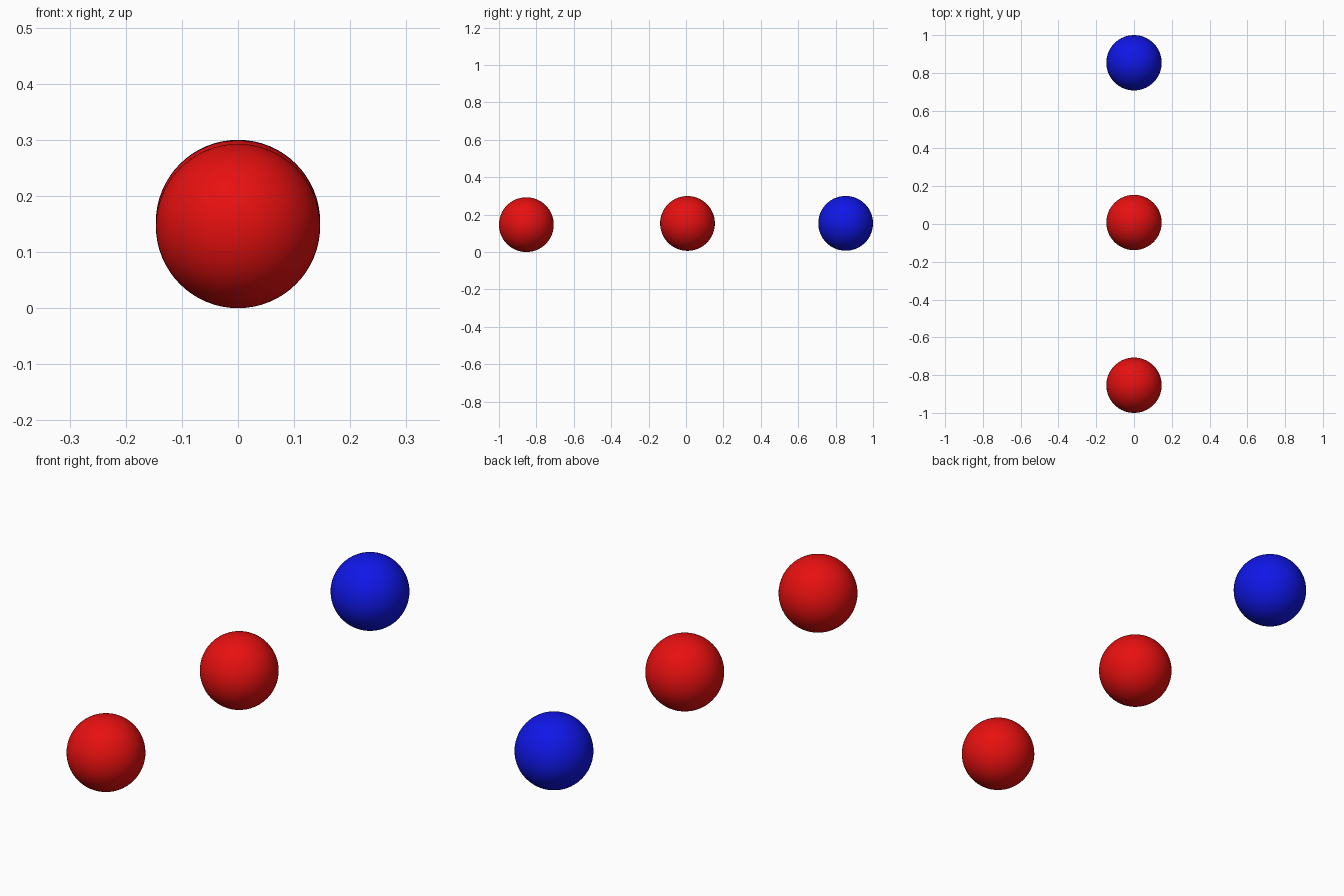
import bpy

if "Cube" in bpy.data.objects:
    bpy.data.objects.remove(bpy.data.objects["Cube"])

RADIUS = 0.1464


def material(name, color):
    mat = bpy.data.materials.new(name)
    mat.diffuse_color = color
    mat.use_nodes = True
    mat.node_tree.nodes["Principled BSDF"].inputs["Base Color"].default_value = mat.diffuse_color
    return mat


red = material("red", (0.8, 0.005, 0.005, 1))
blue = material("blue", (0.005, 0.008, 0.8, 1))


def ball(name, y, z, mat):
    bpy.ops.mesh.primitive_uv_sphere_add(
        segments=64, ring_count=32, radius=RADIUS, location=(0, y, z))
    obj = bpy.context.object
    obj.name = name
    obj.data.materials.append(mat)
    bpy.ops.object.shade_smooth()


# Three balls in a row, each very slightly higher towards the back
ball("front_ball", -0.8536, 0.1464, red)
ball("middle_ball", 0.008, 0.153, red)
ball("back_ball", 0.8536, 0.1536, blue)
